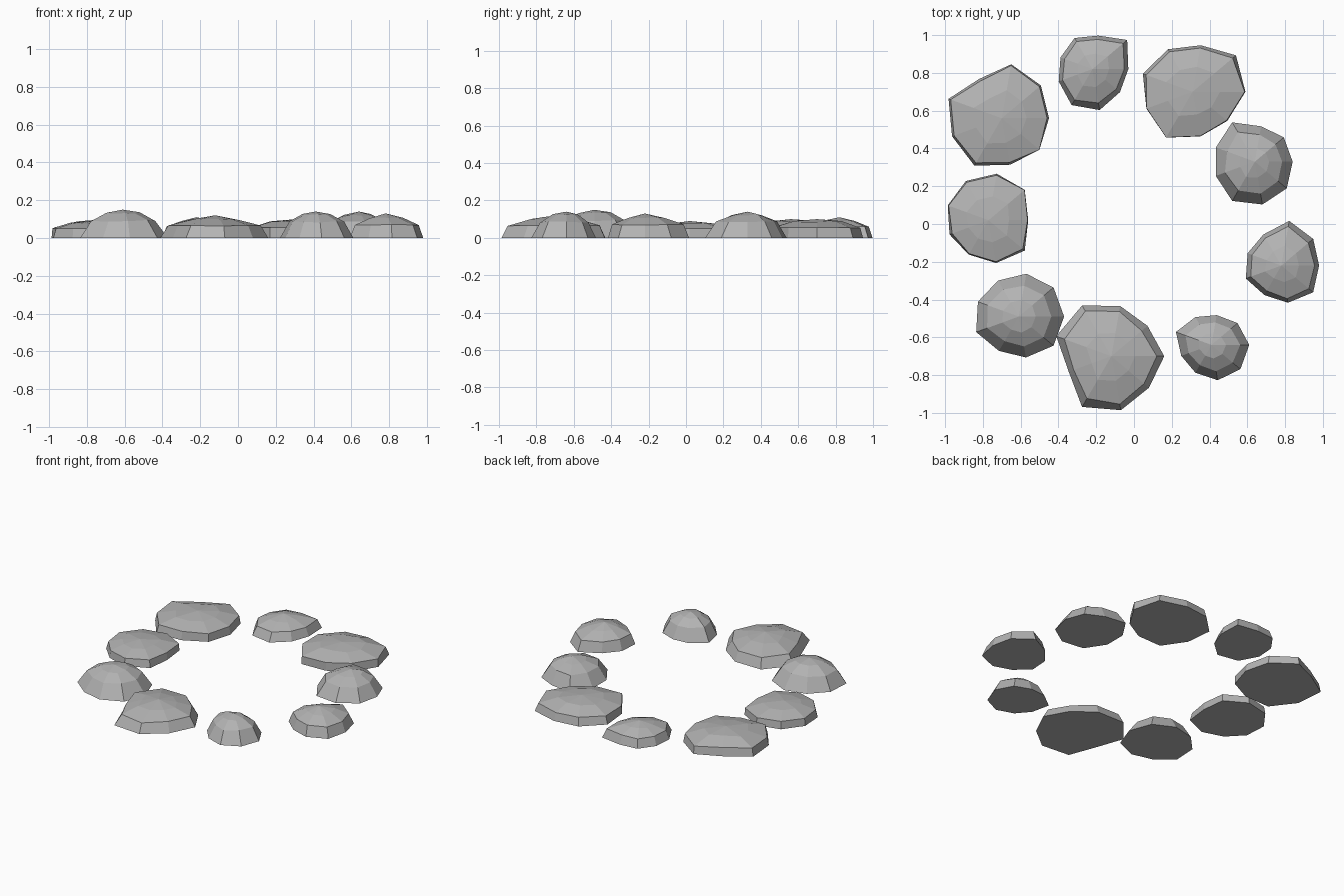
import bpy
import bmesh
import math
import random

cube = bpy.data.objects.get("Cube")
if cube:
    bpy.data.objects.remove(cube, do_unlink=True)

random.seed(4)

# One plain stone colour
stone_grey = bpy.data.materials.new("stone_grey")
stone_grey.use_nodes = True
colour = (0.45, 0.45, 0.45, 1)
stone_grey.diffuse_color = colour
shader = stone_grey.node_tree.nodes["Principled BSDF"]
shader.inputs["Base Color"].default_value = colour
shader.inputs["Roughness"].default_value = 0.9

# Ring profiles as (radius factor, height factor), from shoulder to crown
DOMED = ((0.74, 0.61), (0.38, 0.88))
SLOPED = ((0.86, 0.54), (0.45, 0.82))
FLAT = ((0.96, 0.55), (0.52, 0.87))


def add_ring(bm, centre, radii, scale, z, jitter):
    """Ring of vertices at even angles, slightly roughened."""
    ring = []
    for i, radius in enumerate(radii):
        angle = math.tau * i / len(radii)
        r = radius / 100 * scale * (1 + random.uniform(-jitter, jitter))
        height = z * (1 + random.uniform(-jitter, jitter))
        ring.append(bm.verts.new((centre[0] + r * math.cos(angle),
                                  centre[1] + r * math.sin(angle), height)))
    return ring


def stone(name, centre, height, profile, radii):
    """Low faceted boulder with a flat underside; radii are in hundredths."""
    bm = bmesh.new()
    base = add_ring(bm, centre, radii, 1, 0, 0)
    rings = [base]
    for scale, level in profile:
        rings.append(add_ring(bm, centre, radii, scale, level * height, 0.04))
    apex = bm.verts.new((centre[0], centre[1], height))
    bm.faces.new(list(reversed(base)))
    count = len(radii)
    for i in range(count):
        j = (i + 1) % count
        for low, high in zip(rings, rings[1:]):
            bm.faces.new((low[i], low[j], high[j], high[i]))
        bm.faces.new((rings[-1][i], rings[-1][j], apex))
    bmesh.ops.recalc_face_normals(bm, faces=bm.faces)
    mesh = bpy.data.meshes.new(name)
    bm.to_mesh(mesh)
    bm.free()
    mesh.materials.append(stone_grey)
    obj = bpy.data.objects.new(name, mesh)
    bpy.context.collection.objects.link(obj)
    return obj


# Ring of stones, counter-clockwise from the left side
stone("left_stone", (0.78, -0.22), 0.13, SLOPED,
      (20, 22, 24, 19, 19, 20, 18, 20, 22))
stone("left_back_stone", (0.64, 0.33), 0.14, DOMED,
      (20, 20, 19, 24, 22, 22, 24, 23, 22))
stone("back_left_stone", (0.31, 0.70), 0.10, FLAT,
      (28, 30, 25, 26, 28, 26, 28, 24, 24))
stone("back_stone", (-0.22, 0.82), 0.11, SLOPED,
      (19, 24, 18, 19, 18, 19, 22, 22, 19))
stone("back_right_stone", (-0.70, 0.56), 0.10, FLAT,
      (25, 27, 29, 24, 30, 28, 29, 25, 26))
stone("right_stone", (-0.77, 0.02), 0.09, FLAT,
      (21, 25, 25, 24, 23, 22, 21, 23, 25))
stone("front_right_stone", (-0.61, -0.49), 0.15, DOMED,
      (24, 24, 23, 22, 23, 24, 21, 22, 24))
stone("front_stone", (-0.12, -0.70), 0.12, SLOPED,
      (28, 25, 27, 31, 31, 24, 31, 29, 26))
stone("front_left_stone", (0.41, -0.64), 0.14, DOMED,
      (20, 18, 16, 17, 20, 17, 17, 19, 20))
